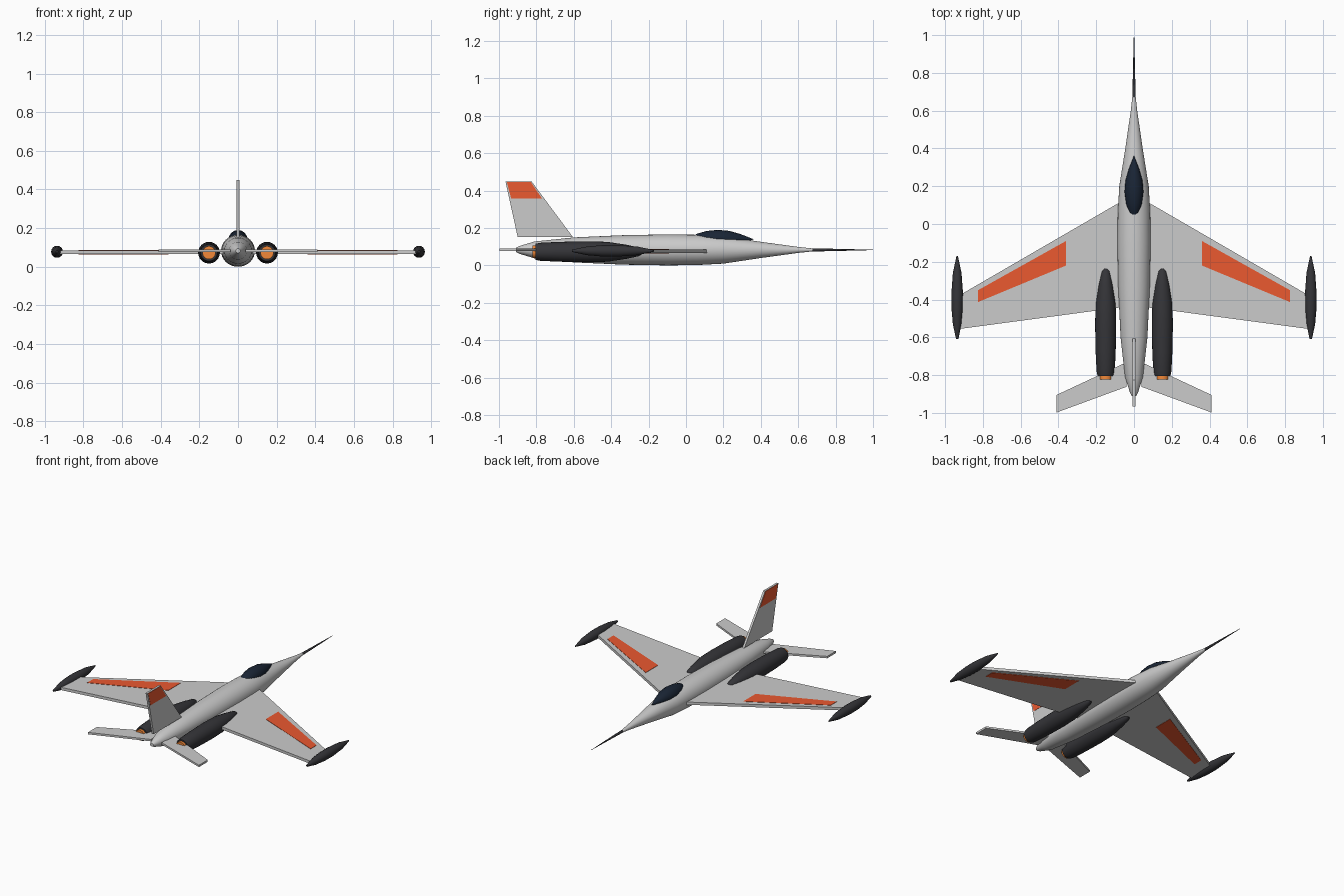
import bpy, bmesh, math

if "Cube" in bpy.data.objects:
    bpy.data.objects.remove(bpy.data.objects["Cube"])


def material(name, rgb):
    m = bpy.data.materials.new(name)
    m.diffuse_color = (*rgb, 1)
    m.use_nodes = True
    m.node_tree.nodes["Principled BSDF"].inputs["Base Color"].default_value = m.diffuse_color
    return m


ORANGE = material("orange_paint", (0.83, 0.1, 0.03))
DARK = material("dark_metal", (0.035, 0.035, 0.04))
GLASS = material("dark_glass", (0.01, 0.018, 0.035))
GLOW = material("exhaust_orange", (0.9, 0.25, 0.04))


def finish(name, bm, mat):
    bmesh.ops.recalc_face_normals(bm, faces=bm.faces)
    me = bpy.data.meshes.new(name)
    bm.to_mesh(me)
    bm.free()
    ob = bpy.data.objects.new(name, me)
    bpy.context.collection.objects.link(ob)
    if mat:
        me.materials.append(mat)
    return ob


def spindle(name, profile, x, z, mat=None, sides=24, flat=1.0):
    """Closed body of revolution along y from (y, radius) pairs."""
    bm = bmesh.new()
    rings = []
    for y, r in profile:
        rings.append([bm.verts.new((x + r * math.cos(a), y, z + flat * r * math.sin(a)))
                      for a in (2 * math.pi * i / sides for i in range(sides))])
    for a, b in zip(rings, rings[1:]):
        for i in range(sides):
            j = (i + 1) % sides
            bm.faces.new((a[i], a[j], b[j], b[i]))
    bm.faces.new(rings[0])
    bm.faces.new(rings[-1])
    return finish(name, bm, mat)


def slab(name, outline, axis, low, high, mat=None, mirror=1):
    """Flat plate: outline in (x, y) for axis z, or (y, z) for axis x."""
    def point(p, h):
        return (p[0] * mirror, p[1], h) if axis == "z" else (h, p[0], p[1])
    bm = bmesh.new()
    face = bm.faces.new([bm.verts.new(point(p, low)) for p in outline])
    new = bmesh.ops.extrude_face_region(bm, geom=[face])["geom"]
    shift = (0, 0, high - low) if axis == "z" else (high - low, 0, 0)
    bmesh.ops.translate(bm, vec=shift, verts=[v for v in new if isinstance(v, bmesh.types.BMVert)])
    return finish(name, bm, mat)


# Fuselage, nose probe and canopy
spindle("fuselage", [(-0.91, 0.012), (-0.89, 0.022), (-0.81, 0.048), (-0.6, 0.071),
                     (-0.33, 0.084), (-0.1, 0.088), (0.06, 0.086), (0.2, 0.078),
                     (0.4, 0.046), (0.6, 0.017), (0.69, 0.007)], 0, 0.083, sides=32, flat=0.94)
spindle("nose_probe", [(0.66, 0.009), (0.84, 0.005), (1.0, 0.001)], 0, 0.083, DARK, 12)
spindle("canopy", [(0.03, 0.012), (0.06, 0.03), (0.11, 0.044), (0.17, 0.05), (0.23, 0.045),
                   (0.29, 0.028), (0.36, 0.001)], 0, 0.14, GLASS, 16)

# Tail fin with painted tip
slab("tail_fin", [(-0.9, 0.152), (-0.605, 0.152), (-0.825, 0.448), (-0.965, 0.448)],
     "x", -0.007, 0.007)
slab("tail_fin_tip_paint", [(-0.935, 0.358), (-0.77, 0.358), (-0.83, 0.446), (-0.958, 0.446)],
     "x", -0.0085, 0.0085, ORANGE)

# Wings, pods, engines and tailplanes on both sides
for side, s in (("right", 1), ("left", -1)):
    slab(f"{side}_wing", [(0.075, 0.115), (0.92, -0.375), (0.92, -0.555), (0.06, -0.44)],
         "z", 0.067, 0.0855, mirror=s)
    slab(f"{side}_wing_stripe", [(0.36, -0.09), (0.825, -0.35), (0.825, -0.413), (0.36, -0.22)],
         "z", 0.065, 0.0875, ORANGE, s)
    slab(f"{side}_tailplane", [(0.04, -0.732), (0.41, -0.905), (0.41, -0.998), (0.04, -0.862)],
         "z", 0.077, 0.09, mirror=s)
    spindle(f"{side}_wingtip_pod", [(-0.61, 0.006), (-0.53, 0.023), (-0.45, 0.03), (-0.37, 0.031),
                                    (-0.26, 0.023), (-0.17, 0.004)], 0.936 * s, 0.078, DARK, 16)
    spindle(f"{side}_engine", [(-0.805, 0.043), (-0.78, 0.048), (-0.68, 0.053), (-0.53, 0.056),
                               (-0.42, 0.053), (-0.32, 0.038), (-0.25, 0.023), (-0.232, 0.01)],
            0.15 * s, 0.073, DARK, 24)
    spindle(f"{side}_exhaust", [(-0.822, 0.034), (-0.79, 0.034)], 0.15 * s, 0.073, GLOW, 24)

# Smooth the round bodies, keep plate edges sharp
for ob in bpy.context.collection.objects:
    ob.select_set(True)
    bpy.context.view_layer.objects.active = ob
bpy.ops.object.shade_smooth_by_angle(angle=math.radians(35))
